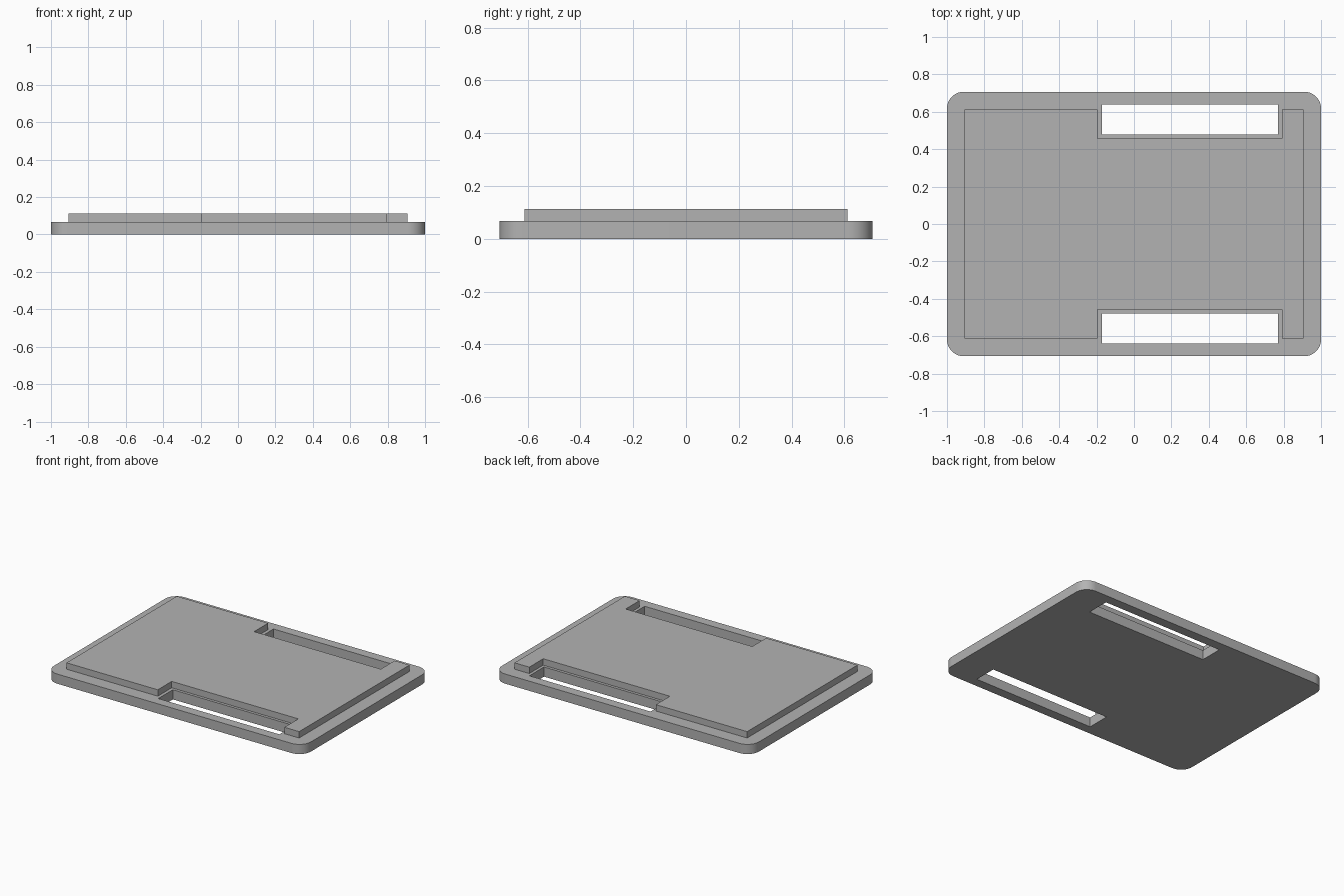
import bpy, bmesh, math

cube = bpy.data.objects.get("Cube")
if cube:
    bpy.data.objects.remove(cube, do_unlink=True)

HALF_X, HALF_Y, RADIUS = 1.0, 0.707, 0.09
PLATE_TOP, PANEL_TOP = 0.068, 0.113

grey = bpy.data.materials.new("plain grey")
grey.use_nodes = True
colour = (0.45, 0.45, 0.45, 1)
grey.diffuse_color = colour
grey.node_tree.nodes["Principled BSDF"].inputs["Base Color"].default_value = colour


def prism(name, outline, z0, z1):
    """Extrude a flat outline (counter-clockwise) from z0 to z1."""
    bm = bmesh.new()
    face = bm.faces.new([bm.verts.new((x, y, z0)) for x, y in outline])
    top = bmesh.ops.extrude_face_region(bm, geom=[face])["geom"]
    moved = [v for v in top if isinstance(v, bmesh.types.BMVert)]
    bmesh.ops.translate(bm, verts=moved, vec=(0, 0, z1 - z0))
    bmesh.ops.recalc_face_normals(bm, faces=bm.faces)
    mesh = bpy.data.meshes.new(name)
    bm.to_mesh(mesh)
    bm.free()
    mesh.materials.append(grey)
    obj = bpy.data.objects.new(name, mesh)
    bpy.context.collection.objects.link(obj)
    return obj


def combine(target, tool, operation):
    """Apply a boolean and remove the tool object."""
    mod = target.modifiers.new("combine", 'BOOLEAN')
    mod.object, mod.operation, mod.solver = tool, operation, 'EXACT'
    bpy.ops.object.select_all(action='DESELECT')
    bpy.context.view_layer.objects.active = target
    target.select_set(True)
    bpy.ops.object.modifier_apply(modifier=mod.name)
    bpy.data.objects.remove(tool, do_unlink=True)


# Base plate with rounded corners
outline = []
STEPS = 12
for corner, (sx, sy) in enumerate([(1, 1), (-1, 1), (-1, -1), (1, -1)]):
    for i in range(STEPS + 1):
        a = math.pi / 2 * (corner + i / STEPS)
        outline.append((sx * (HALF_X - RADIUS) + RADIUS * math.cos(a),
                        sy * (HALF_Y - RADIUS) + RADIUS * math.sin(a)))
plate = prism("cover_plate", outline, 0, PLATE_TOP)

# Raised panel, notched along both long edges
half = [(0.905, 0.613), (0.79, 0.613), (0.79, 0.458),
        (-0.195, 0.458), (-0.195, 0.613), (-0.905, 0.613)]
panel = prism("raised_panel", half + [(x, -y) for x, y in reversed(half)],
              PLATE_TOP / 2, PANEL_TOP)
combine(plate, panel, 'UNION')

# Through slots inside the notches
for side in (1, -1):
    slot = [(-0.172, side * 0.478), (0.77, side * 0.478),
            (0.77, side * 0.64), (-0.172, side * 0.64)]
    combine(plate, prism("slot_cutter", slot, -0.1, 0.2), 'DIFFERENCE')

# Smooth rounded corners, crisp edges
bpy.ops.object.shade_smooth_by_angle(angle=math.radians(30))
